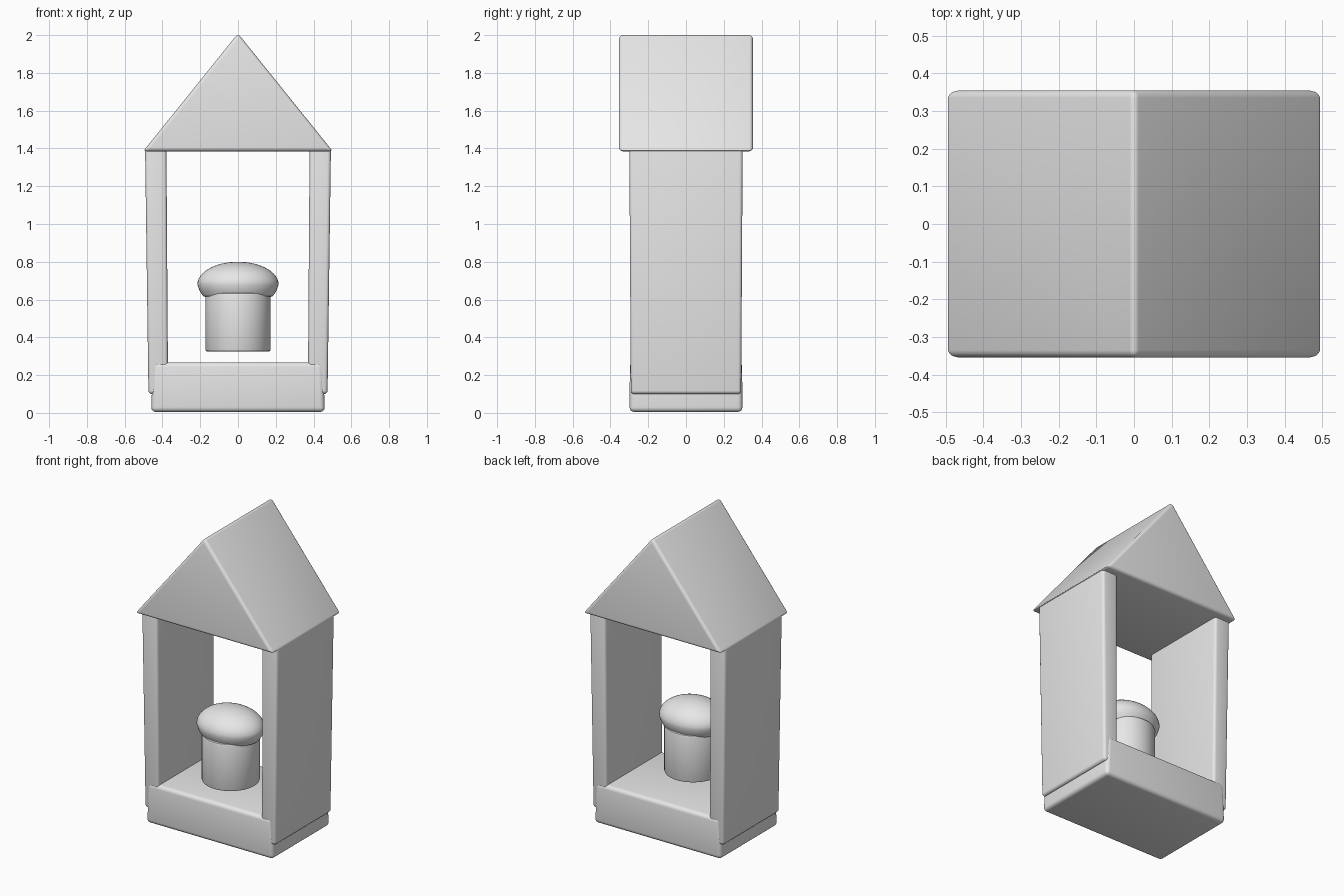
import bpy, bmesh, math

if "Cube" in bpy.data.objects:
    bpy.data.objects.remove(bpy.data.objects["Cube"])

grey = bpy.data.materials.new("plain grey")
grey.diffuse_color = (0.8, 0.8, 0.8, 1)
grey.use_nodes = True
grey.node_tree.nodes["Principled BSDF"].inputs["Base Color"].default_value = grey.diffuse_color


def finish(obj, bevel=0.0):
    """Material, rounded edges and smooth shading for one part."""
    obj.data.materials.append(grey)
    if bevel:
        mod = obj.modifiers.new("rounded edges", 'BEVEL')
        mod.width = bevel
        mod.segments = 4
    bpy.ops.object.select_all(action='DESELECT')
    obj.select_set(True)
    bpy.context.view_layer.objects.active = obj
    if bevel:
        bpy.ops.object.modifier_apply(modifier="rounded edges")
    bpy.ops.object.shade_smooth_by_angle(angle=math.radians(35))
    return obj


def solid(name, near, far, bevel):
    """Skin two matching outlines with end caps and side faces."""
    bm = bmesh.new()
    a = [bm.verts.new(p) for p in near]
    b = [bm.verts.new(p) for p in far]
    n = len(a)
    bm.faces.new(a)
    bm.faces.new(b[::-1])
    for i in range(n):
        j = (i + 1) % n
        bm.faces.new((a[i], b[i], b[j], a[j]))
    bmesh.ops.recalc_face_normals(bm, faces=bm.faces[:])
    mesh = bpy.data.meshes.new(name)
    bm.to_mesh(mesh)
    bm.free()
    obj = bpy.data.objects.new(name, mesh)
    bpy.context.collection.objects.link(obj)
    return finish(obj, bevel)


def rect(x0, x1, y, z):
    return [(x0, -y, z), (x1, -y, z), (x1, y, z), (x0, y, z)]


def lathe(name, profile, y, y_scale=1.0, sides=48):
    """Revolve a radius/height profile; both ends lie on the axis."""
    bm = bmesh.new()
    verts = [bm.verts.new((r, 0, z)) for r, z in profile]
    edges = [bm.edges.new(p) for p in zip(verts, verts[1:])]
    bmesh.ops.spin(bm, geom=verts + edges, cent=(0, 0, 0), axis=(0, 0, 1),
                   angle=2 * math.pi, steps=sides, use_duplicate=False)
    bmesh.ops.remove_doubles(bm, verts=bm.verts[:], dist=0.0001)
    bmesh.ops.scale(bm, vec=(1, y_scale, 1), verts=bm.verts[:])
    bmesh.ops.translate(bm, vec=(0, y, 0), verts=bm.verts[:])
    bmesh.ops.recalc_face_normals(bm, faces=bm.faces[:])
    mesh = bpy.data.meshes.new(name)
    bm.to_mesh(mesh)
    bm.free()
    obj = bpy.data.objects.new(name, mesh)
    bpy.context.collection.objects.link(obj)
    return finish(obj)


# Floor block
solid("base", rect(-0.46, 0.46, 0.299, 0.005), rect(-0.45, 0.45, 0.297, 0.268), 0.025)

# Side walls, leaning slightly outward
for s, name in ((-1, "left_wall"), (1, "right_wall")):
    solid(name, rect(s * 0.37, s * 0.474, 0.292, 0.10),
          rect(s * 0.379, s * 0.492, 0.30, 1.405), 0.018)

# Gabled roof
gable = [(-0.502, 1.385), (0.502, 1.385), (0, 2.009)]
solid("roof", [(x, -0.355, z) for x, z in gable],
      [(x, 0.355, z) for x, z in gable], 0.02)

# Hanging cylinder
post = [(0, 0.325), (0.163, 0.325), (0.17, 0.328), (0.173, 0.336),
        (0.173, 0.622), (0.170, 0.632), (0.162, 0.636), (0, 0.636)]
lathe("bell_body", post, -0.075)

# Flattened oval cap with a tucked-in underside
cap = [(0, 0.612), (0.165, 0.612), (0.185, 0.618), (0.203, 0.645)]
for i in range(13):
    t = i / 12 * math.pi / 2
    cap.append((0.215 * math.cos(t), 0.68 + 0.12 * math.sin(t)))
cap[-1] = (0, 0.80)
lathe("bell_cap", cap, -0.075, 0.82)
